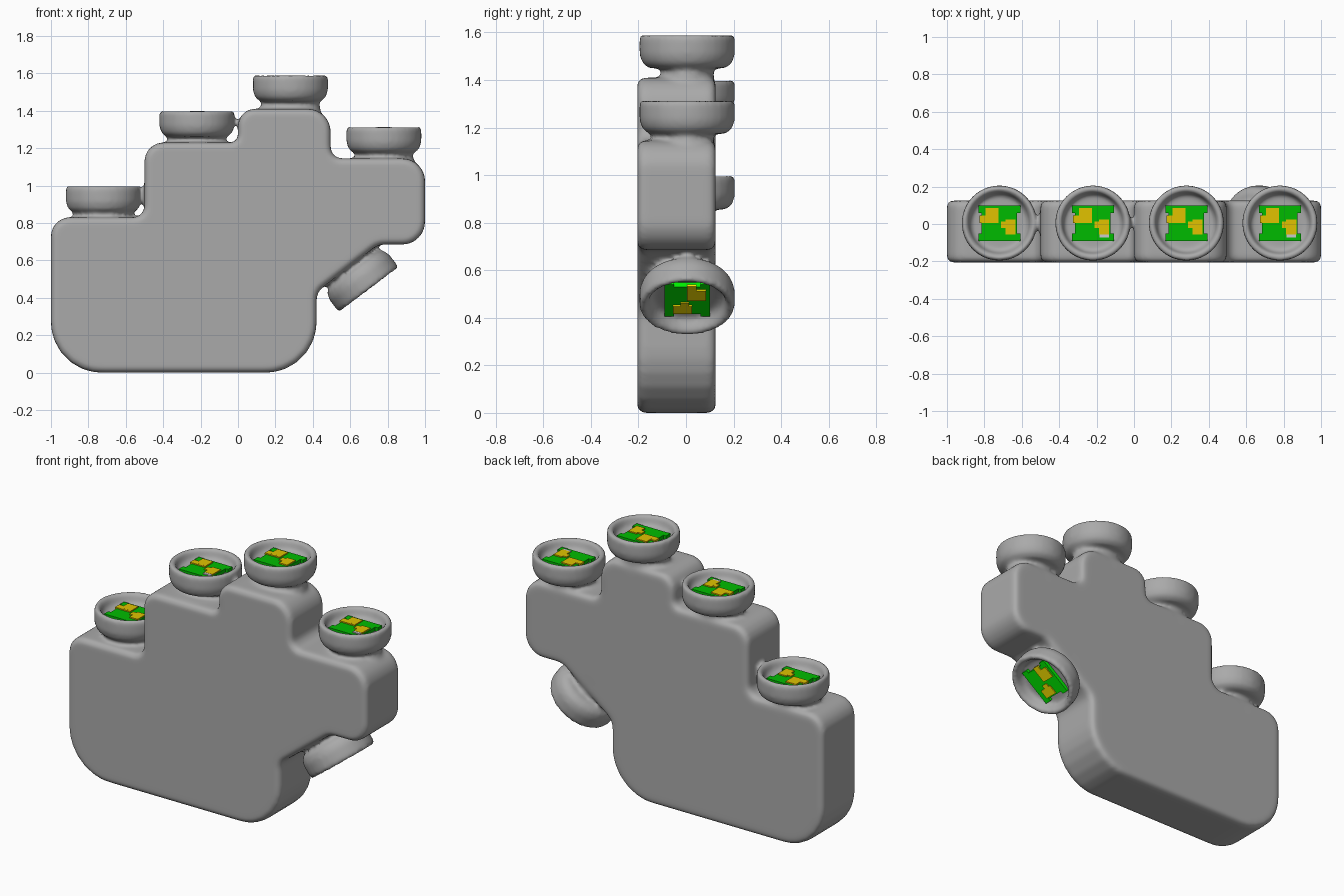
import bpy, bmesh
from math import sin, cos, tan, pi, radians
from mathutils import Matrix, Vector

if "Cube" in bpy.data.objects:
    bpy.data.objects.remove(bpy.data.objects["Cube"])


def rounded_outline(corners, steps=7):
    """Fillet every (x, z, radius) corner of a closed outline."""
    pts = []
    n = len(corners)
    for i, (x, z, r) in enumerate(corners):
        p = Vector((x, z))
        a = (Vector(corners[i - 1][:2]) - p).normalized()
        b = (Vector(corners[(i + 1) % n][:2]) - p).normalized()
        half = a.angle(b) / 2
        centre = p + (a + b).normalized() * (r / sin(half))
        start = p + a * (r / tan(half)) - centre
        end = p + b * (r / tan(half)) - centre
        for k in range(steps + 1):
            t = k / steps
            pts.append(centre + start.lerp(end, t).normalized() * r)
    return pts


def lathe(bm, profile, matrix, squash=1.0, sides=32):
    """Closed solid from (radius, z) rings, capped at both ends."""
    rings = []
    for r, z in profile:
        rings.append([bm.verts.new(matrix @ Vector((r * cos(2 * pi * i / sides),
                                                    r * squash * sin(2 * pi * i / sides), z)))
                      for i in range(sides)])
    for lo, hi in zip(rings, rings[1:]):
        for i in range(sides):
            j = (i + 1) % sides
            bm.faces.new((lo[i], lo[j], hi[j], hi[i]))
    bm.faces.new(rings[0])
    bm.faces.new(rings[-1])


def make_object(name, bm, colour):
    bmesh.ops.recalc_face_normals(bm, faces=bm.faces)
    mesh = bpy.data.meshes.new(name)
    bm.to_mesh(mesh)
    bm.free()
    obj = bpy.data.objects.new(name, mesh)
    bpy.context.collection.objects.link(obj)
    mesh.materials.append(colour)
    return obj


def boxes(name, items, matrix, colour):
    """Object made of boxes given as (x, y, z, width, depth, height)."""
    bm = bmesh.new()
    for x, y, z, w, d, h in items:
        local = Matrix.Translation((x, y, z)) @ Matrix.Diagonal((w, d, h, 1))
        bmesh.ops.create_cube(bm, size=1, matrix=matrix @ local)
    return make_object(name, bm, colour)


def material(name, rgb):
    mat = bpy.data.materials.new(name)
    mat.diffuse_color = (*rgb, 1)
    mat.use_nodes = True
    mat.node_tree.nodes["Principled BSDF"].inputs["Base Color"].default_value = mat.diffuse_color
    return mat


grey = material("shell_grey", (0.4, 0.4, 0.4))
green = material("board_green", (0.0, 0.5, 0.0))
yellow = material("chip_yellow", (0.75, 0.54, 0.0))
bright_green = material("thumb_board_green", (0.0, 0.85, 0.0))
bright_yellow = material("thumb_chip_yellow", (1.0, 0.8, 0.0))
white = material("contact_white", (0.85, 0.85, 0.85))

# Palm slab with stepped fingers and slanted thumb side
outline = rounded_outline([
    (-1, 0, .27), (.42, 0, .27), (.42, .43, .08), (.75, .685, .1),
    (1, .685, .12), (1, 1.145, .12), (.495, 1.145, .06), (.495, 1.41, .12),
    (0, 1.41, .09), (0, 1.23, .04), (-.5, 1.23, .1), (-.5, .83, .06), (-1, .83, .1)])
bm = bmesh.new()
front = [bm.verts.new((p.x, -.205, p.y)) for p in outline]
back = [bm.verts.new((p.x, .125, p.y)) for p in outline]
bm.faces.new(front)
bm.faces.new(back[::-1])
for i in range(len(front)):
    bm.faces.new((front[i - 1], front[i], back[i], back[i - 1]))
bmesh.ops.recalc_face_normals(bm, faces=bm.faces)
rims = [e for e in bm.edges if abs(e.verts[0].co.y - e.verts[1].co.y) < 1e-5]
bmesh.ops.bevel(bm, geom=rims, offset=.03, segments=3, profile=.5, affect='EDGES')

# Cup placements, origin at the mouth centre and local z pointing out
finger_tops = [(-.72, .997), (-.22, 1.402), (.28, 1.592), (.78, 1.316)]
places = {f"finger_{i + 1}": Matrix.Translation((x, .005, z))
          for i, (x, z) in enumerate(finger_tops)}
places["thumb"] = Matrix.Translation((.70, .005, .442)) @ Matrix.Rotation(radians(143), 4, 'Y')

cup = [(.14, -.062), (.155, -.052), (.166, -.012), (.178, 0), (.195, 0), (.201, -.015),
       (.201, -.085), (.188, -.122), (.16, -.142)]
neck = [(.155, -.12), (.155, -.155), (.162, -.18), (.162, -.24)]

for name, place in places.items():
    board_colour, chip_colour = (bright_green, bright_yellow) if name == "thumb" else (green, yellow)
    # Cup and neck, fused with the palm
    lathe(bm, cup, place)
    lathe(bm, neck, place, squash=.7)
    # Circuit board with two crossbars
    boxes(name + "_board", [(0, 0, -.05, .19, .19, .022),
                            (0, .075, -.05, .225, .04, .022),
                            (0, -.075, -.05, .225, .04, .022)], place, board_colour)
    # Sensor chips
    boxes(name + "_chips", [(-.04, .045, -.038, .07, .07, .012),
                            (-.055, .02, -.038, .10, .04, .0115),
                            (.06, -.02, -.038, .055, .08, .012),
                            (.045, -.01, -.038, .07, .035, .0115)], place, chip_colour)
    if name in ("finger_2", "finger_4"):
        boxes(name + "_contact", [(.06, -.067, -.038, .05, .018, .01)], place, white)

# Fuse everything into one softly blended shell
shell = make_object("hand_shell", bm, grey)
remesh = shell.modifiers.new("fuse", 'REMESH')
remesh.mode = 'VOXEL'
remesh.voxel_size = .012
remesh.use_smooth_shade = True
soften = shell.modifiers.new("soften", 'SMOOTH')
soften.factor = .5
soften.iterations = 8
